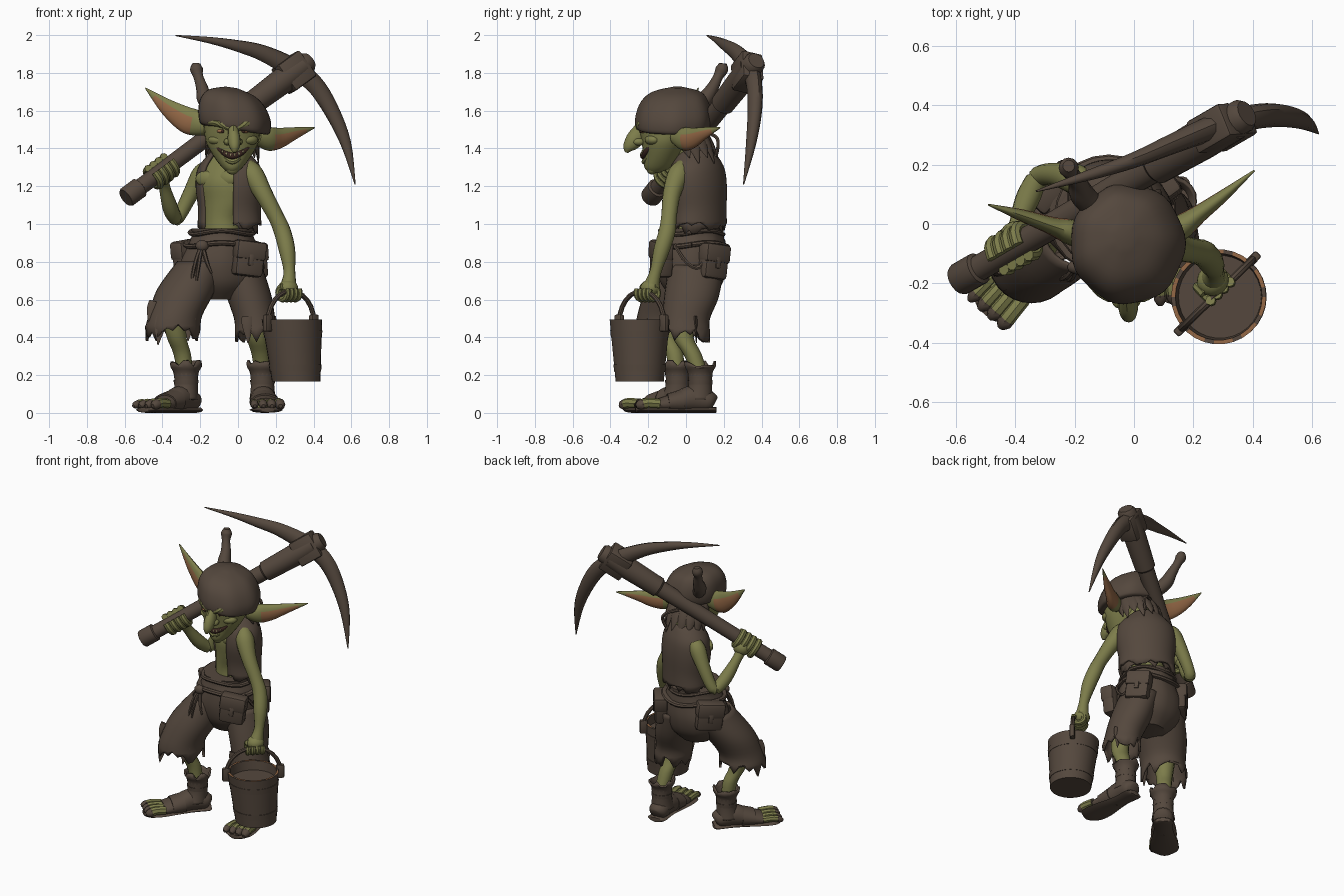
import bpy, bmesh, math, random
from mathutils import Vector as V, Matrix
random.seed(4)

def material(name, c):
    m = bpy.data.materials.new(name)
    m.diffuse_color = (*c, 1)
    return m
BROWN = material("worn_brown", (0.089, 0.064, 0.047))
GREEN = material("skin_green", (0.205, 0.205, 0.07))
ORANGE = material("inner_ear_orange", (0.30, 0.14, 0.062))
DARK = material("mouth_dark", (0.045, 0.02, 0.015))
BONE = material("tooth_bone", (0.3, 0.25, 0.13))

def finish(name, bm, *mats):
    bmesh.ops.recalc_face_normals(bm, faces=bm.faces)
    me = bpy.data.meshes.new(name)
    bm.to_mesh(me); bm.free()
    ob = bpy.data.objects.new(name, me)
    bpy.context.collection.objects.link(ob)
    for m in mats: me.materials.append(m)
    return ob

def spline(p, sub):
    out = []
    for i in range(len(p) - 1):
        a, b, c, d = p[max(i-1, 0)], p[i], p[i+1], p[min(i+2, len(p)-1)]
        for k in range(sub):
            t = k / sub
            out.append([0.5*(2*y + (z-x)*t + (2*x-5*y+4*z-w)*t*t + (3*y-x-3*z+w)*t**3) for x, y, z, w in zip(a, b, c, d)])
    return out + [list(p[-1])]

def sweep(name, pts, mats, n=12, ref=(1, 0, 0), flat=False, sub=4, jag=0, cap=True, lobes=0, skip=(), thick=0, shear=0):
    """Rings (x,y,z,rx[,ry]) joined along a path; jag tears the first ring."""
    pts = spline([tuple(p) if len(p) == 5 else (*p, p[3]) for p in pts], sub)
    bm, rings = bmesh.new(), []
    for i, p in enumerate(pts):
        t = V((0, 0, 1)) if flat else (V(pts[min(i+1, len(pts)-1)][:3]) - V(pts[max(i-1, 0)][:3])).normalized()
        u = V(ref); u = (u - t * u.dot(t)).normalized(); v = t.cross(u)
        ring = []
        for j in range(n):
            a = 2 * math.pi * j / n
            k = 1 + (0.018 * math.cos(lobes * a) if lobes else 0)
            co = V(p[:3]) + (u * p[3] * math.cos(a) + v * p[4] * math.sin(a)) * k
            if i == 0 and jag: co -= t * jag * random.uniform(-0.3, 1)
            co.z += shear * co.x
            ring.append(bm.verts.new(co))
        rings.append(ring)
    for r, s in zip(rings, rings[1:]):
        for j in range(n):
            if j not in skip: bm.faces.new((r[j], r[(j+1) % n], s[(j+1) % n], s[j]))
    if cap:
        bm.faces.new(rings[0][::-1]); bm.faces.new(rings[-1])
    ob = finish(name, bm, *(mats if isinstance(mats, (list, tuple)) else [mats]))
    if thick:
        m = ob.modifiers.new("cloth", 'SOLIDIFY'); m.thickness = thick; m.offset = 0
    return ob

def ball(name, loc, size, mat, rot=0):
    bm = bmesh.new()
    bmesh.ops.create_uvsphere(bm, u_segments=16, v_segments=10, radius=1)
    bm.transform(Matrix.Translation(loc) @ Matrix.Rotation(rot, 4, 'Z') @ Matrix.Diagonal((*size, 1)))
    return finish(name, bm, mat)

def box(name, loc, size, rot, mat, bevel=0.015):
    bm = bmesh.new()
    bmesh.ops.create_cube(bm, size=1)
    bm.transform(Matrix.Diagonal((*size, 1)))
    bmesh.ops.bevel(bm, geom=bm.edges[:], offset=bevel, segments=2, profile=.5, affect='EDGES')
    bm.transform(Matrix.Translation(loc) @ rot.to_4x4())
    return finish(name, bm, mat)

def fingers(name, c, axis, R, r, gap):
    c, axis = V(c), V(axis).normalized()
    p = axis.cross(V((0, 0, 1))).normalized(); q = axis.cross(p)
    for i in range(4):
        o = c + axis * gap * (i - 1.5)
        arc = [o + R * (p * math.cos(a) + q * math.sin(a)) for a in [k * 0.75 - 0.6 for k in range(8)]]
        sweep(f"{name}_finger_{i+1}", [(*x, r) for x in arc], GREEN, 8, axis, sub=2)

# Head, with bandana
sweep("head", [(-.03, -.17, 1.27, .02, .025), (-.03, -.15, 1.30, .055, .07), (-.03, -.13, 1.36, .10, .095),
    (-.03, -.11, 1.43, .138, .125), (-.03, -.09, 1.50, .15, .16), (-.02, -.08, 1.58, .16, .17), (-.02, -.08, 1.66, .11, .12)], GREEN, 24, flat=True)
sweep("bandana", [(-.02, -.07, 1.495, .165, .175), (-.02, -.07, 1.51, .186, .197), (-.022, -.065, 1.57, .192, .20),
    (-.03, -.06, 1.64, .17, .178), (-.035, -.05, 1.69, .12, .13), (-.035, -.045, 1.718, .03, .035)], BROWN, 42, flat=True, lobes=7, shear=-.15)
sweep("bandana_tail", [(-.13, .05, 1.60, .04), (-.175, .10, 1.66, .042), (-.19, .14, 1.72, .032), (-.21, .17, 1.78, .026), (-.22, .19, 1.82, .034), (-.22, .195, 1.85, .02)], BROWN)
sweep("neck", [(-.05, .05, 1.30, .075), (-.04, 0, 1.38, .065), (-.03, -.04, 1.46, .07)], GREEN)
sweep("nose", [(-.028, -.21, 1.535, .024, .035), (-.024, -.248, 1.48, .03, .045), (-.02, -.278, 1.44, .034, .045), (-.018, -.305, 1.405, .026, .03), (-.018, -.315, 1.378, .008)], GREEN)
for s in (-1, 1):
    X = lambda d: -.026 + s * d
    ball("nostril", (X(.026), -.25, 1.435), (.024, .034, .02), GREEN)
    ball("cheekbone", (X(.085), -.178, 1.445), (.05, .038, .028), GREEN, s * .5)
    ball("eye", (X(.06), -.226, 1.492), (.026, .016, .011), ORANGE)
    ball("pupil", (X(.055), -.241, 1.491), (.008, .005, .009), DARK)
    sweep("brow", [(X(.125), -.195, 1.535, .012), (X(.07), -.237, 1.532, .021), (X(.02), -.25, 1.508, .015)], GREEN, 8)
sweep("mouth", [(-.125, -.185, 1.425, .004), (-.085, -.208, 1.385, .014), (-.03, -.225, 1.36, .018), (.03, -.208, 1.385, .014), (.07, -.18, 1.425, .004)], DARK, 10, (0, 1, 0))
for i in range(6):
    x = (i - 2.5) * .022
    ball("tooth", (-.028 + x, -.24 + 3 * x * x, 1.366 + 6 * x * x), (.006, .005, .008), BONE)
sweep("lower_lip", [(-.08, -.20, 1.355, .008), (-.03, -.22, 1.33, .016), (.02, -.20, 1.355, .008)], GREEN, 8, (0, 1, 0))
ball("chin", (-.03, -.18, 1.29), (.033, .028, .028), GREEN)

# Ears: green upper edge, orange below
ears = {"ear_a": [(-.15, -.05, 1.52, .05, .045), (-.22, -.025, 1.535, .068, .042), (-.28, -.005, 1.555, .068, .03), (-.38, .03, 1.622, .043, .02), (-.49, .065, 1.72, .003, .003)],
        "ear_b": [(.10, -.05, 1.46, .04, .04), (.16, -.01, 1.45, .062, .042), (.22, .035, 1.455, .055, .03), (.30, .095, 1.48, .033, .02), (.405, .18, 1.51, .003, .003)]}
for name, pts in ears.items():
    ob = sweep(name, pts, (GREEN, ORANGE), 16, (0, 0, 1))
    for p in ob.data.polygons:
        p.material_index = int(3 <= p.index % 16 <= 12 and 4 < p.index // 16 < 14)

# Ragged hair at the nape
for i in range(9):
    a = math.radians(-15 + i * 24)
    c, s = math.cos(a), math.sin(a)
    sweep("hair_lock", [(-.03 + .11*c, -.02 + .09*s, 1.52, .035, .02), (-.03 + .13*c, .02 + .11*s, 1.43, .035, .015),
        (-.03 + .14*c, .05 + .12*s, 1.35 - .03 * (i % 2), .003)], BROWN, 6, (-s, c, 0), sub=3)
sweep("back_cord", [(-.03, .12, 1.48, .01), (.03, .16, 1.46, .01), (.06, .17, 1.42, .01), (.04, .16, 1.36, .01)], BROWN, 6)

# Torso turned to one side, open vest over it
side = (.87, -.49, 0)
sweep("torso", [(-.08, .04, .92, .11, .095), (-.085, .035, 1.02, .095, .085), (-.065, .04, 1.12, .13, .105), (-.06, .05, 1.22, .158, .125),
    (-.055, .055, 1.30, .15, .10), (-.05, .05, 1.37, .07, .06)], GREEN, 20, side, True)
for s in (-1, 1):
    ball("chest_muscle", (-.115 + s * .055, -.022 - s * .032, 1.24), (.062, .026, .042), GREEN, -.51)
sweep("vest", [(-.045, .07, 1.0, .172, .128), (-.045, .068, 1.08, .168, .13), (-.045, .06, 1.2, .182, .138), (-.045, .06, 1.29, .172, .125),
    (-.045, .06, 1.35, .125, .10), (-.045, .055, 1.385, .085, .085)], BROWN, 36, side, True, jag=.035, cap=False, skip=range(24, 30), thick=.014)
sweep("vest_hem", [(-.045, .072, .99, .155, .118), (-.045, .07, 1.05, .155, .118)], BROWN, 36, side, True, jag=.05, cap=False, skip=range(23, 30), thick=.008)

# Arms and hands
sweep("lowered_arm", [(.05, -.01, 1.31, .04), (.08, -.04, 1.26, .058), (.135, -.075, 1.16, .048), (.20, -.09, 1.04, .042), (.235, -.10, .96, .045),
    (.26, -.13, .86, .043), (.272, -.16, .75, .031), (.268, -.18, .68, .042)], GREEN, 14)
ball("lowered_palm", (.265, -.19, .66), (.055, .052, .045), GREEN, .7)
fingers("lowered", (.27, -.205, .635), (.25, .24, 0), .034, .017, .03)
sweep("raised_arm", [(-.165, .14, 1.30, .04), (-.195, .15, 1.26, .052), (-.25, .165, 1.16, .042), (-.305, .165, 1.055, .036), (-.33, .145, 1.03, .037),
    (-.36, .08, 1.09, .041), (-.39, .0, 1.20, .03), (-.395, -.04, 1.25, .038)], GREEN, 14, (1, 1, 0))
ball("raised_palm", (-.395, -.035, 1.26), (.055, .045, .05), GREEN)

# Pickaxe across the shoulder
E, S = V((-.585, -.185, 1.145)), V((.292, .322, 1.80))
d = (S - E).normalized()
P = lambda t, r: (*(E + (S - E) * t), r)
sweep("pick_handle", [P(-.01, .05), P(0, .056), P(.07, .056), P(.075, .044), P(.5, .046), P(.74, .052), P(.75, .064), P(.93, .07), P(1.05, .066)], BROWN, 18, sub=1)
chord = V((.95, .2, -.79)); chord = (chord - d * chord.dot(d)).normalized()
rot = Matrix((chord, d.cross(chord), d)).transposed()
box("pick_socket", S + d * .005, (.165, .12, .155), rot, BROWN, .012)
sweep("pick_peg", [P(1.04, .058), P(1.085, .058), P(1.10, .045)], BROWN, 18, sub=1)
sweep("pick_blade", [(-.33, .11, 1.998, .003, .003), (-.15, .165, 1.973, .018, .018), (0, .215, 1.942, .032, .026), (.13, .27, 1.905, .044, .034),
    (.28, .33, 1.83, .056, .042), (.40, .36, 1.745, .052, .041), (.49, .365, 1.61, .044, .038), (.57, .345, 1.43, .03, .027), (.62, .305, 1.21, .003, .003)], BROWN, 10, d)
fingers("raised", E + (S - E) * .205, d, .054, .021, .038)

# Trousers with torn hems
sweep("trouser_hips", [(-.10, .03, .60, .10, .09), (-.10, .03, .68, .19, .16), (-.10, .03, .78, .212, .185), (-.085, .03, .88, .185, .178),
    (-.085, .035, .94, .162, .165), (-.085, .035, .975, .165, .165)], BROWN, 28, flat=True, lobes=9)
sweep("trouser_leg_a", [(.098, -.005, .43, .108, .125), (.088, 0, .50, .102, .12), (.058, .03, .62, .112, .138), (.01, .055, .78, .11, .14)],
    BROWN, 28, flat=True, jag=.06, cap=False, thick=.014)
sweep("trouser_leg_b", [(-.345, -.12, .45, .14, .14), (-.33, -.115, .52, .135, .135), (-.275, -.06, .65, .148, .15), (-.19, .02, .80, .125, .16)],
    BROWN, 28, flat=True, jag=.07, cap=False, thick=.014)
for x, y, z, h in ((-.44, -.16, .54, .09), (-.40, -.22, .46, .1), (-.25, -.2, .48, .1), (.05, -.12, .46, .09), (.17, .05, .46, .09)):
    sweep("torn_flap", [(x, y, z + .05, .03, .01), (x*1.03, y*1.04, z, .03, .01), (x*1.06, y*1.1, z - h, .003)], BROWN, 6)
for z, r in ((.955, .018), (.89, .02)):
    k = .165 if z > .9 else .187
    loop = [(-.085 + k*math.cos(a), .03 + (k - .003)*math.sin(a), z + .01*math.sin(3*a), r*.7, r) for a in [i*math.pi/12 for i in range(25)]]
    sweep("waist_roll" if z > .9 else "belt", loop, BROWN, 8, (.01, .01, 1), sub=1)

# Belt cords and pouches
for dx, b in ((-.07, .62), (-.03, .70), (.05, .74)):
    sweep("belt_cord", [(-.19, -.135, .89, .012), (-.19 + dx*.5, -.175, .80, .01), (-.19 + dx, -.19, b, .007)], BROWN, 6)
ball("belt_knot", (-.19, -.145, .885), (.035, .025, .03), BROWN)
for x, y, z, w, a in ((.055, -.13, .815, .16, .35), (-.265, .125, .82, .17, -2.3), (.085, .145, .80, .15, 2.2)):
    R = Matrix.Rotation(a, 3, 'Z') @ Matrix.Rotation(.12, 3, 'Y')
    c = V((x, y, z))
    box("pouch", c, (w, .085, .185), R, BROWN, .022)
    box("pouch_flap", c + R @ V((0, -.005, .045)), (w + .008, .09, .10), R, BROWN, .018)
    box("pouch_strap", c + R @ V((0, -.044, -.005)), (.028, .014, .06), R, BROWN, .004)
sweep("belt_loop_cord", [(.09, -.06, .89, .01), (.125, 0, .80, .01), (.13, .07, .77, .01), (.10, .12, .87, .01)], BROWN, 6)

# Lower legs and open-toed boots
sweep("calf_a", [(.09, -.02, .52, .06), (.10, -.015, .40, .055), (.12, .035, .31, .048), (.13, .075, .2, .042)], GREEN, flat=True)
sweep("calf_b", [(-.34, -.11, .52, .065), (-.325, -.095, .40, .052), (-.295, -.06, .31, .046), (-.28, -.05, .2, .042)], GREEN, flat=True)
for tag, x, y, fx, fy in (("a", .13, .075, .08, -1), ("b", -.275, -.045, -.66, -.75)):
    f = V((fx, fy, 0)).normalized(); s = V((-f.y, f.x, 0)); o = V((x, y, 0))
    L = lambda t, z, *r, w=0: (*(o + f * t + s * w + V((0, 0, z))), *r)
    sweep(f"boot_{tag}", [L(-.075, .05, .03, .035), L(-.05, .06, .06, .055), L(.04, .075, .066, .07), L(.13, .055, .074, .052), L(.22, .042, .078, .036)], BROWN, 16, s)
    sweep(f"boot_sole_{tag}", [L(-.085, .016, .02, .016), L(-.065, .016, .062, .016), L(.05, .016, .06, .016), L(.22, .016, .088, .016), L(.31, .016, .08, .016), L(.345, .016, .03, .014)], BROWN, 8, s)
    sweep(f"boot_shaft_{tag}", [L(0, .25, .08, .08), L(0, .21, .06, .06), L(0, .14, .056, .058), L(.01, .07, .064, .072)], BROWN, 18, flat=True, jag=-.03, thick=.012, cap=False)
    for h in (.15, .19):
        sweep(f"boot_strap_{tag}", [L(0, h, .064), L(0, h + .025, .066)], BROWN, 16, flat=True, sub=1)
    sweep(f"boot_wrap_{tag}", [L(.09, .062, .076, .064), L(.17, .052, .082, .05)], BROWN, 16, s)
    sweep(f"foot_{tag}", [L(.18, .042, .07, .034), L(.26, .038, .072, .026)], GREEN, 14, s)
    for i in range(4):
        w, r = (i - 1.5) * .042, .021 + .002 * i
        toe = sweep(f"toe_{tag}", [L(.22, .048, r, w=w), L(.285, .052, r, w=w*1.05), L(.325, .042, r, w=w*1.08), L(.345, .036, r*.4, w=w*1.08)], (GREEN, BROWN), 8, s, sub=2)
        for p in toe.data.polygons:   # dark nails on the tips
            p.material_index = int(p.index // 8 >= 3)

# Bucket with worn rim, hoops and bail
ob = sweep("bucket", [(.308, -.245, .165, .128), (.285, -.245, .495, .16), (.285, -.245, .495, .146), (.305, -.245, .2, .114)], (BROWN, ORANGE), 30, flat=True, sub=1)
for p in ob.data.polygons:
    p.material_index = int(p.index // 30 == 1 and p.index % 3 > 0)
for z, r in ((.22, .136), (.40, .153)):
    x = .308 - .07 * (z - .165)
    sweep("bucket_hoop", [(x, -.245, z, r - .008), (x, -.245, z, r), (x - .002, -.245, z + .035, r + .004), (x - .002, -.245, z + .035, r - .006)], BROWN, 30, flat=True, sub=1)
bail = [(.28 - .122*math.cos(a), -.235 - .118*math.cos(a), .48 + .165*math.sin(a), .013) for a in [k*math.pi/12 for k in range(13)]]
sweep("bucket_bail", bail, BROWN, 8, (1, -1, 0), sub=1)
for p in (bail[0], bail[-1]):
    box("bucket_lug", (p[0], p[1], .475), (.03, .05, .09), Matrix.Rotation(-.78, 3, 'Z'), BROWN, .008)

# Smooth shading with crisp edges
bpy.ops.object.select_all(action='SELECT')
bpy.context.view_layer.objects.active = ob
bpy.ops.object.shade_smooth_by_angle(angle=math.radians(42))
